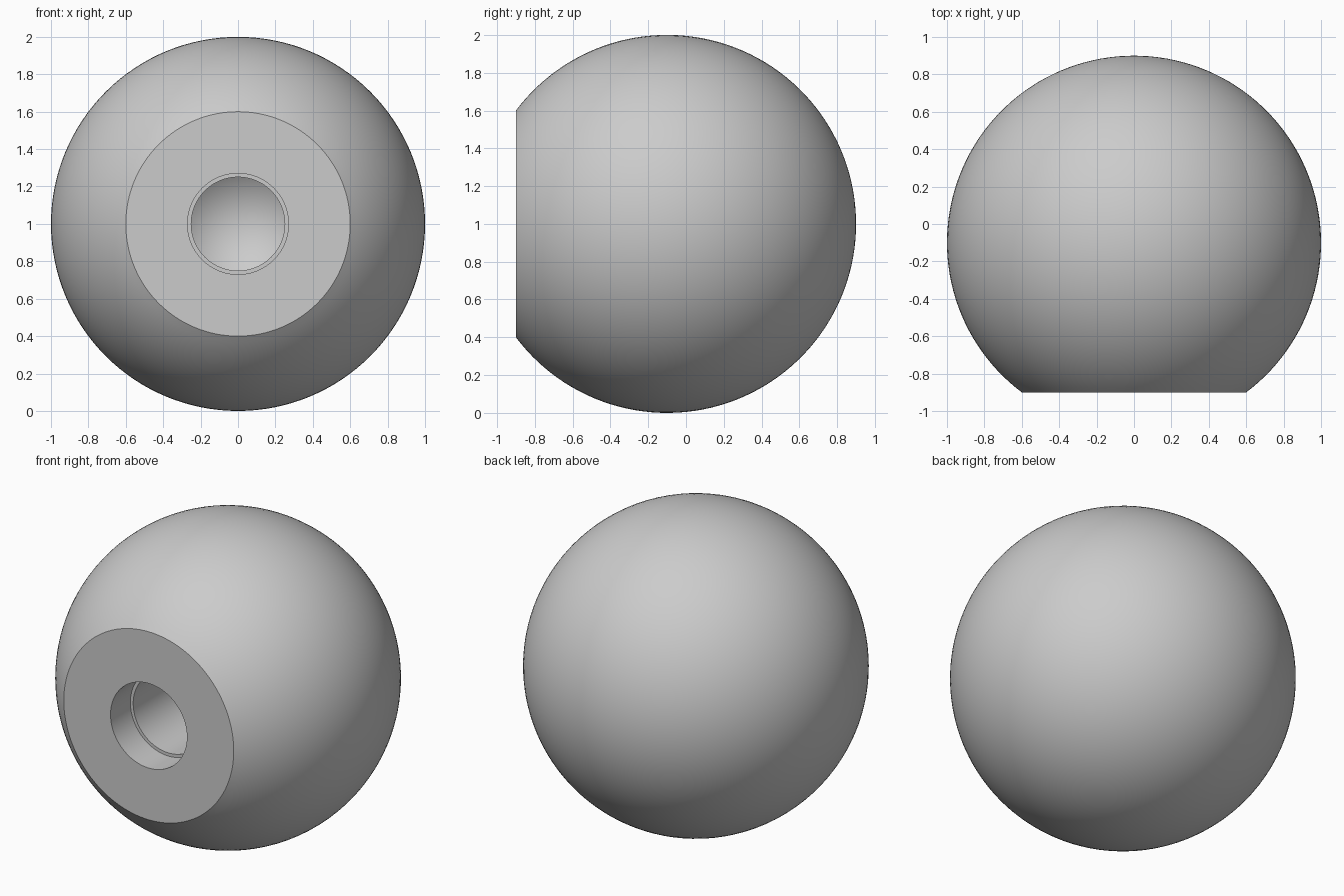
import bpy
import bmesh
from math import acos, cos, sin, pi, radians
from mathutils import Matrix, Vector

default = bpy.data.objects.get("Cube")
if default:
    bpy.data.objects.remove(default, do_unlink=True)

# Plain grey material
GREY = (0.6, 0.6, 0.6, 1.0)
grey = bpy.data.materials.new("light grey")
grey.use_nodes = True
grey.diffuse_color = GREY
grey.node_tree.nodes["Principled BSDF"].inputs["Base Color"].default_value = GREY

SEGMENTS = 128
RINGS = 56
CENTRE = Vector((0, -0.1, 1))
FLAT = -0.8          # flat face, measured along y from the ball centre


def lathe(name, profile):
    """Spin (radius, y) points around the y axis; zero radius makes a pole."""
    bm = bmesh.new()
    rows = []
    for r, y in profile:
        if r < 1e-6:
            rows.append([bm.verts.new((0, y, 0))] * SEGMENTS)
        else:
            angles = [2 * pi * i / SEGMENTS for i in range(SEGMENTS)]
            rows.append([bm.verts.new((r * cos(a), y, r * sin(a))) for a in angles])
    for a, b in zip(rows, rows[1:]):
        for i in range(SEGMENTS):
            j = (i + 1) % SEGMENTS
            bm.faces.new(list(dict.fromkeys((a[i], a[j], b[j], b[i]))))
    bmesh.ops.recalc_face_normals(bm, faces=bm.faces)
    bmesh.ops.transform(bm, matrix=Matrix.Translation(CENTRE), verts=bm.verts)
    mesh = bpy.data.meshes.new(name)
    bm.to_mesh(mesh)
    bm.free()
    mesh.materials.append(grey)
    obj = bpy.data.objects.new(name, mesh)
    bpy.context.collection.objects.link(obj)
    return obj


# Ball from the back pole to the rim of the flat
rim = acos(FLAT)
profile = [(sin(rim * i / RINGS), cos(rim * i / RINGS)) for i in range(RINGS + 1)]

# Stepped blind bore with a conical bottom
profile += [
    (0.27, FLAT),
    (0.27, FLAT + 0.2),
    (0.25, FLAT + 0.2),
    (0.25, FLAT + 0.75),
    (0, FLAT + 0.93),
]

knob = lathe("ball_knob", profile)
bpy.ops.object.select_all(action="DESELECT")
knob.select_set(True)
bpy.context.view_layer.objects.active = knob
bpy.ops.object.shade_smooth_by_angle(angle=radians(30))
